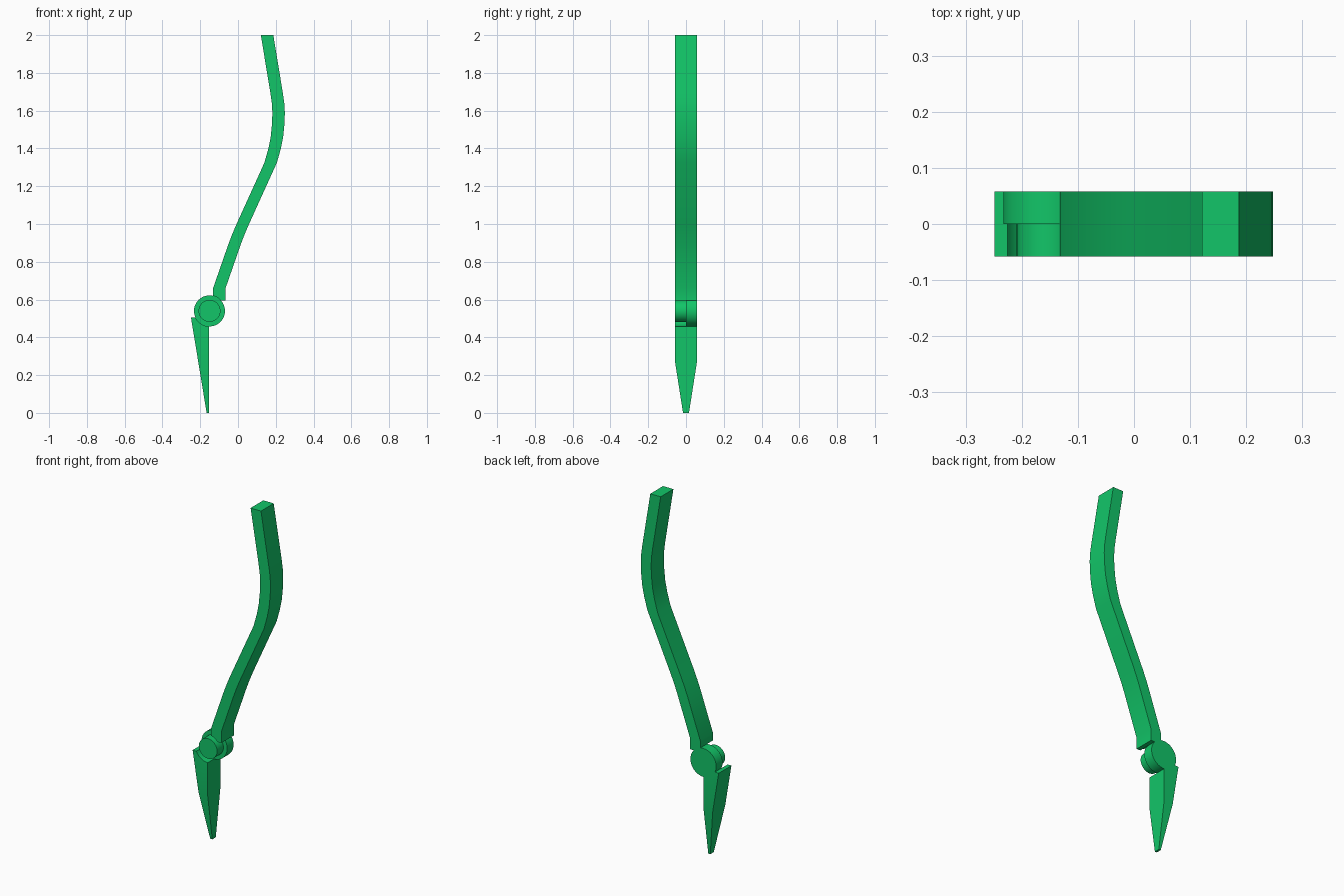
import bpy
import bmesh
import math

cube = bpy.data.objects.get("Cube")
if cube:
    bpy.data.objects.remove(cube, do_unlink=True)

HALF = 0.058                  # half depth of the whole model
PIVOT = (-0.151, 0.54)        # hinge centre in x, z
BIG_R, SMALL_R = 0.082, 0.058
BAR_W = 0.066

green = bpy.data.materials.new("green")
green.use_nodes = True
colour = (0.006, 0.56, 0.138, 1)
green.diffuse_color = colour
green.node_tree.nodes["Principled BSDF"].inputs["Base Color"].default_value = colour


def arc(start, end, steps, radius=BIG_R):
    """Points on a circle round the hinge, angles in degrees."""
    pts = []
    for i in range(steps + 1):
        a = math.radians(start + (end - start) * i / steps)
        pts.append((PIVOT[0] + radius * math.cos(a), PIVOT[1] + radius * math.sin(a)))
    return pts


def extrude_profile(name, pts, y0, y1, taper=None):
    """Extrude an x-z outline along y, optionally tapering its depth below a height."""
    bm = bmesh.new()
    face = bm.faces.new([bm.verts.new((x, y0, z)) for x, z in pts])
    ext = bmesh.ops.extrude_face_region(bm, geom=[face])
    bmesh.ops.translate(bm, vec=(0, y1 - y0, 0),
                        verts=[g for g in ext["geom"] if isinstance(g, bmesh.types.BMVert)])
    if taper:
        height, tip = taper
        bmesh.ops.bisect_plane(bm, geom=bm.verts[:] + bm.edges[:] + bm.faces[:],
                               plane_co=(0, 0, height), plane_no=(0, 0, 1))
        for v in bm.verts:
            if v.co.z < height:
                v.co.y *= tip + (1 - tip) * v.co.z / height
    bmesh.ops.recalc_face_normals(bm, faces=bm.faces)
    mesh = bpy.data.meshes.new(name)
    bm.to_mesh(mesh)
    bm.free()
    obj = bpy.data.objects.new(name, mesh)
    bpy.context.collection.objects.link(obj)
    mesh.materials.append(green)
    bpy.ops.object.select_all(action="DESELECT")
    obj.select_set(True)
    bpy.context.view_layer.objects.active = obj
    bpy.ops.object.shade_smooth_by_angle(angle=math.radians(30))
    return obj


# Curved bar: left edge from top to bottom, right edge is the same path shifted
left_edge = [(0.121, 2.0), (0.172, 1.69), (0.179, 1.64), (0.182, 1.59), (0.18, 1.53),
             (0.173, 1.46), (0.161, 1.4), (0.14, 1.325), (-0.012, 0.99), (-0.033, 0.94),
             (-0.052, 0.89), (-0.132, 0.66)]
right_edge = [(x + BAR_W, z) for x, z in reversed(left_edge)]
bar_foot = arc(77, 42.1, 8)   # concave seat against the hinge
extrude_profile("curved_bar", left_edge + bar_foot + [(-0.066, 0.595)] + right_edge,
                -HALF, HALF)

# Hinge: wide disc at the back, narrow disc at the front
extrude_profile("hinge_disc_back", arc(0, 352.5, 47), 0, HALF)
extrude_profile("hinge_disc_front", arc(0, 352.5, 47, SMALL_R), -HALF, 0)

# Pointed blade with a concave seat under the hinge
blade = [(-0.249, 0.505)] + arc(205.3, 268.6, 14) + [(-0.153, 0.0), (-0.166, 0.0)]
extrude_profile("blade", blade, -HALF, HALF, taper=(0.27, 0.27))
